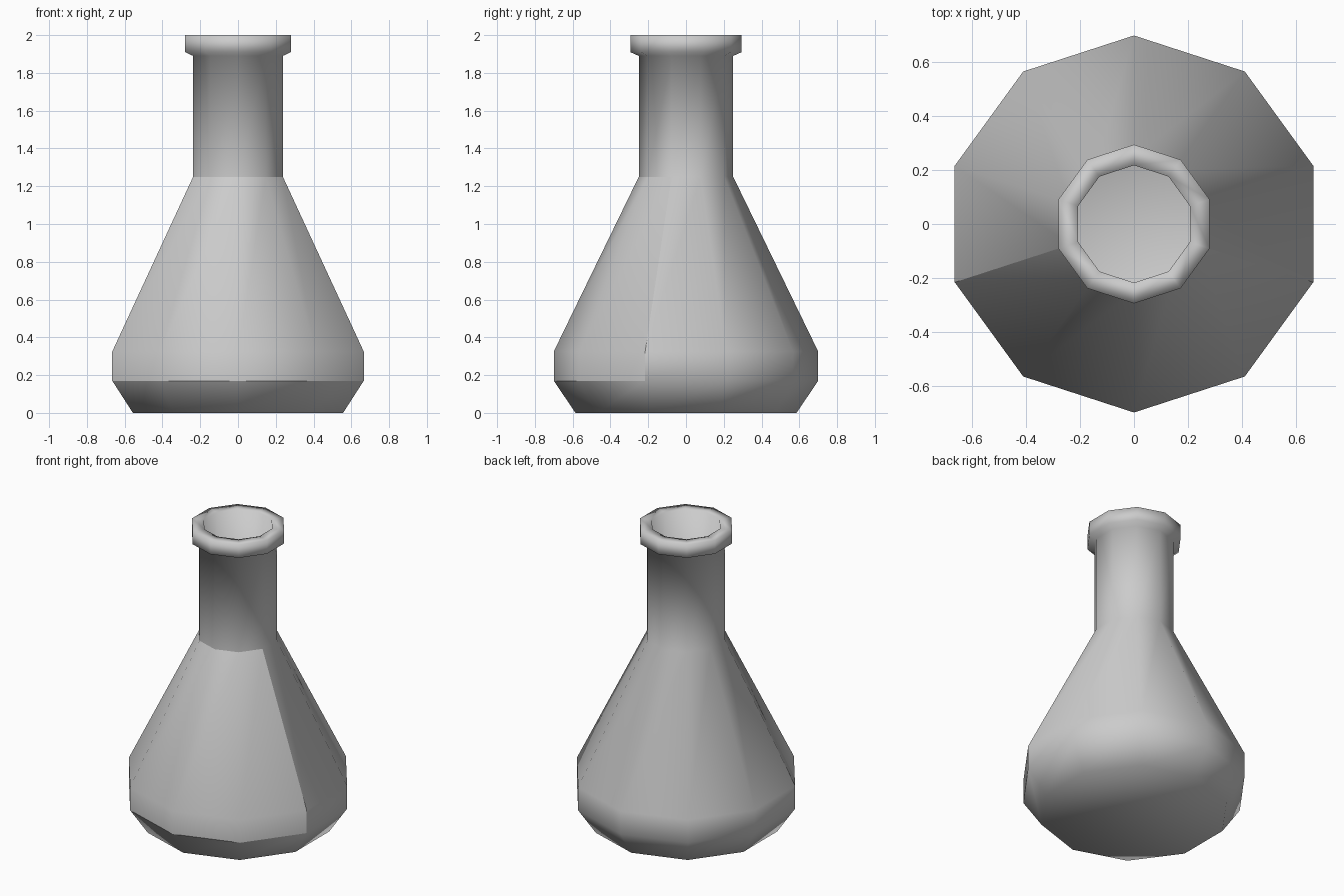
import bpy, bmesh, math

cube = bpy.data.objects.get("Cube")
if cube:
    bpy.data.objects.remove(cube, do_unlink=True)

SIDES = 10


def make_material(name, rgb):
    mat = bpy.data.materials.new(name)
    mat.use_nodes = True
    color = (*rgb, 1.0)
    mat.diffuse_color = color
    mat.node_tree.nodes["Principled BSDF"].inputs["Base Color"].default_value = color
    return mat


def lathe(name, profile, mat):
    """Revolve (radius, height) points, closing the first and last rings."""
    bm = bmesh.new()
    rings = []
    for radius, z in profile:
        angles = [math.tau * i / SIDES - math.pi / 2 for i in range(SIDES)]
        rings.append([bm.verts.new((radius * math.cos(a), radius * math.sin(a), z))
                      for a in angles])
    for low, high in zip(rings, rings[1:]):
        for i in range(SIDES):
            j = (i + 1) % SIDES
            bm.faces.new((low[i], low[j], high[j], high[i]))
    bm.faces.new(rings[0][::-1])
    bm.faces.new(rings[-1])
    for face in bm.faces:
        face.smooth = True
    mesh = bpy.data.meshes.new(name)
    bm.to_mesh(mesh)
    bm.free()
    mesh.materials.append(mat)
    obj = bpy.data.objects.new(name, mesh)
    bpy.context.collection.objects.link(obj)
    return obj


def crease_panel(obj, z_low, z_high, y_max):
    """Sharpen the outline of the front wall panel."""
    bm = bmesh.new()
    bm.from_mesh(obj.data)

    def in_panel(face):
        c = face.calc_center_median()
        return z_low < c.z < z_high and c.y < y_max and face.normal.y < -0.1

    for edge in bm.edges:
        if sum(in_panel(f) for f in edge.link_faces) == 1:
            edge.smooth = False
    bm.to_mesh(obj.data)
    bm.free()


glass = make_material("grey_glass", (0.6, 0.6, 0.6))

# Base, shoulder band, cone, neck, rolled lip, then the hollow inside
outer = [(0.585, 0), (0.70, 0.17), (0.70, 0.325), (0.25, 1.25),
         (0.25, 1.89), (0.295, 1.91), (0.295, 2.0)]
inner = [(0.218, 2.0), (0.218, 1.25), (0.66, 0.33), (0.66, 0.18), (0.56, 0.03)]
flask = lathe("flask", outer + inner, glass)
crease_panel(flask, 0.17, 1.25, -0.05)
